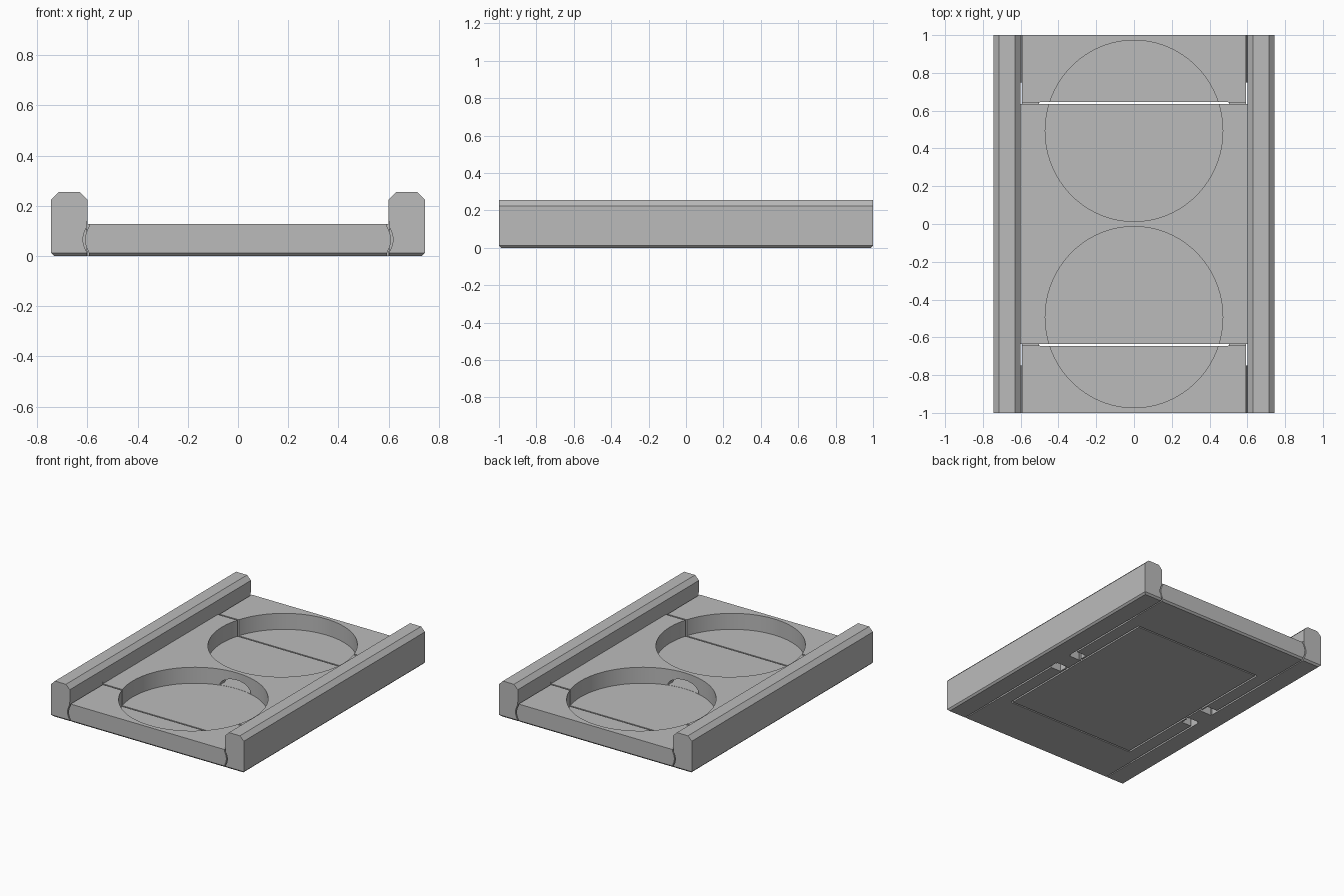
import bpy, bmesh, math

cube = bpy.data.objects.get("Cube")
if cube:
    bpy.data.objects.remove(cube, do_unlink=True)

grey = bpy.data.materials.new("plain grey")
grey.use_nodes = True
grey.diffuse_color = (0.5, 0.5, 0.5, 1)
grey.node_tree.nodes["Principled BSDF"].inputs["Base Color"].default_value = (0.5, 0.5, 0.5, 1)

FLOOR = 0.015       # thickness left under the round pockets
ARM_TOP = 0.10      # height of the sliding arms
SLIT = 0.64         # where the end plates meet the frame


def make(name, bm):
    bmesh.ops.recalc_face_normals(bm, faces=bm.faces[:])
    mesh = bpy.data.meshes.new(name)
    bm.to_mesh(mesh)
    bm.free()
    obj = bpy.data.objects.new(name, mesh)
    bpy.context.collection.objects.link(obj)
    return obj


def prism_mesh(profile, y0, y1):
    """Extrude an (x, z) profile along y."""
    bm = bmesh.new()
    face = bm.faces.new([bm.verts.new((x, y0, z)) for x, z in profile])
    new = bmesh.ops.extrude_face_region(bm, geom=[face])["geom"]
    moved = [v for v in new if isinstance(v, bmesh.types.BMVert)]
    bmesh.ops.translate(bm, verts=moved, vec=(0, y1 - y0, 0))
    return bm


def cut(target, bm):
    """Subtract a helper shape from the target."""
    cutter = make("cutter", bm)
    cutter.hide_render = True
    mod = target.modifiers.new("cut", "BOOLEAN")
    mod.operation = "DIFFERENCE"
    mod.solver = "EXACT"
    mod.object = cutter
    bpy.context.view_layer.objects.active = target
    bpy.ops.object.modifier_apply(modifier=mod.name)
    bpy.data.objects.remove(cutter, do_unlink=True)


def cut_box(target, x0, x1, y0, y1, z0, z1):
    x0, x1 = sorted((x0, x1))
    y0, y1 = sorted((y0, y1))
    cut(target, prism_mesh([(x0, z0), (x1, z0), (x1, z1), (x0, z1)], y0, y1))


# Channel-shaped body: flat bed with a chamfered rail on each side
half = [(0.745, 0), (0.745, 0.225), (0.715, 0.255), (0.63, 0.255), (0.6, 0.225), (0.6, 0.127)]
profile = half + [(-x, z) for x, z in reversed(half)]
bm = prism_mesh(profile, -1, 1)
bottom = [e for e in bm.edges if all(v.co.z < 0.001 for v in e.verts)]
bmesh.ops.bevel(bm, geom=bottom, offset=0.012, segments=1, affect="EDGES")
body = make("frame", bm)

# Two round pockets
for side in (-1, 1):
    bm = bmesh.new()
    bmesh.ops.create_cone(bm, cap_ends=True, segments=96, radius1=0.47, radius2=0.47, depth=0.4)
    bmesh.ops.scale(bm, verts=bm.verts[:], vec=(1, 1.02, 1))
    bmesh.ops.translate(bm, verts=bm.verts[:], vec=(0, side * 0.493, FLOOR + 0.2))
    cut(body, bm)

# Arched opening between the pockets
arch = [(0.12 * math.cos(math.pi * i / 16), FLOOR + 0.001 + 0.06 * math.sin(math.pi * i / 16))
        for i in range(17)]
cut(body, prism_mesh(arch, -0.05, 0.05))

# Clearances that free the end plates and their sliding arms
arc = [(0.594 + 0.016 * math.sin(math.pi * i / 12), 0.013 + 0.105 * i / 12) for i in range(13)]
path = [(0.594, -0.01)] + arc + [(0.594, 0.14)]
for end in (-1, 1):
    cut_box(body, -0.498, 0.498, end * (SLIT - 0.005), end * (SLIT + 0.005), -0.01, 0.2)
    cut_box(body, -0.6, 0.6, end * (SLIT - 0.006), end * (SLIT + 0.004), ARM_TOP + 0.001, 0.14)
    for s in (-1, 1):
        # curved tongue joint and straight slit beside the end plate
        strip = [(s * x, z) for x, z in path] + [(s * (x + 0.008), z) for x, z in reversed(path)]
        cut(body, prism_mesh(strip, *sorted((end * 0.745, end * 1.02))))
        cut_box(body, s * 0.593, s * 0.603, end * (SLIT - 0.004), end * 0.75, -0.01, 0.14)
        # grooves on both sides of the arm, and the gap above it
        for x in (0.492, 0.592):
            cut_box(body, s * x, s * (x + 0.012), end * 0.07, end * (SLIT + 0.003), -0.01, ARM_TOP + 0.003)
        cut_box(body, s * 0.495, s * 0.6, end * 0.075, end * (SLIT + 0.001), ARM_TOP, ARM_TOP + 0.006)
        # stop notch at the tip of the arm
        cut_box(body, s * 0.515, s * 0.598, end * 0.06, end * 0.13, -0.01, ARM_TOP + 0.002)
        cut_box(body, s * 0.493, s * 0.52, end * 0.065, end * 0.08, -0.01, ARM_TOP + 0.001)

# Shallow underside grooves linking the arm slots
for s in (-1, 1):
    cut_box(body, s * 0.493, s * 0.503, -0.09, 0.09, -0.01, 0.02)

# Split into frame and end plates
body.data.materials.clear()
body.data.materials.append(grey)
bpy.ops.object.select_all(action="DESELECT")
body.select_set(True)
bpy.context.view_layer.objects.active = body
bpy.ops.object.mode_set(mode="EDIT")
bpy.ops.mesh.select_all(action="SELECT")
bpy.ops.mesh.separate(type="LOOSE")
bpy.ops.object.mode_set(mode="OBJECT")
pieces = list(bpy.context.selected_objects)
for piece in pieces:
    piece.name = "piece"
for piece in pieces:
    ys = [v.co.y for v in piece.data.vertices]
    middle = (min(ys) + max(ys)) / 2
    piece.name = "frame" if abs(middle) < 0.3 else "front_plate" if middle < 0 else "back_plate"
bpy.ops.object.shade_smooth_by_angle(angle=math.radians(25))
